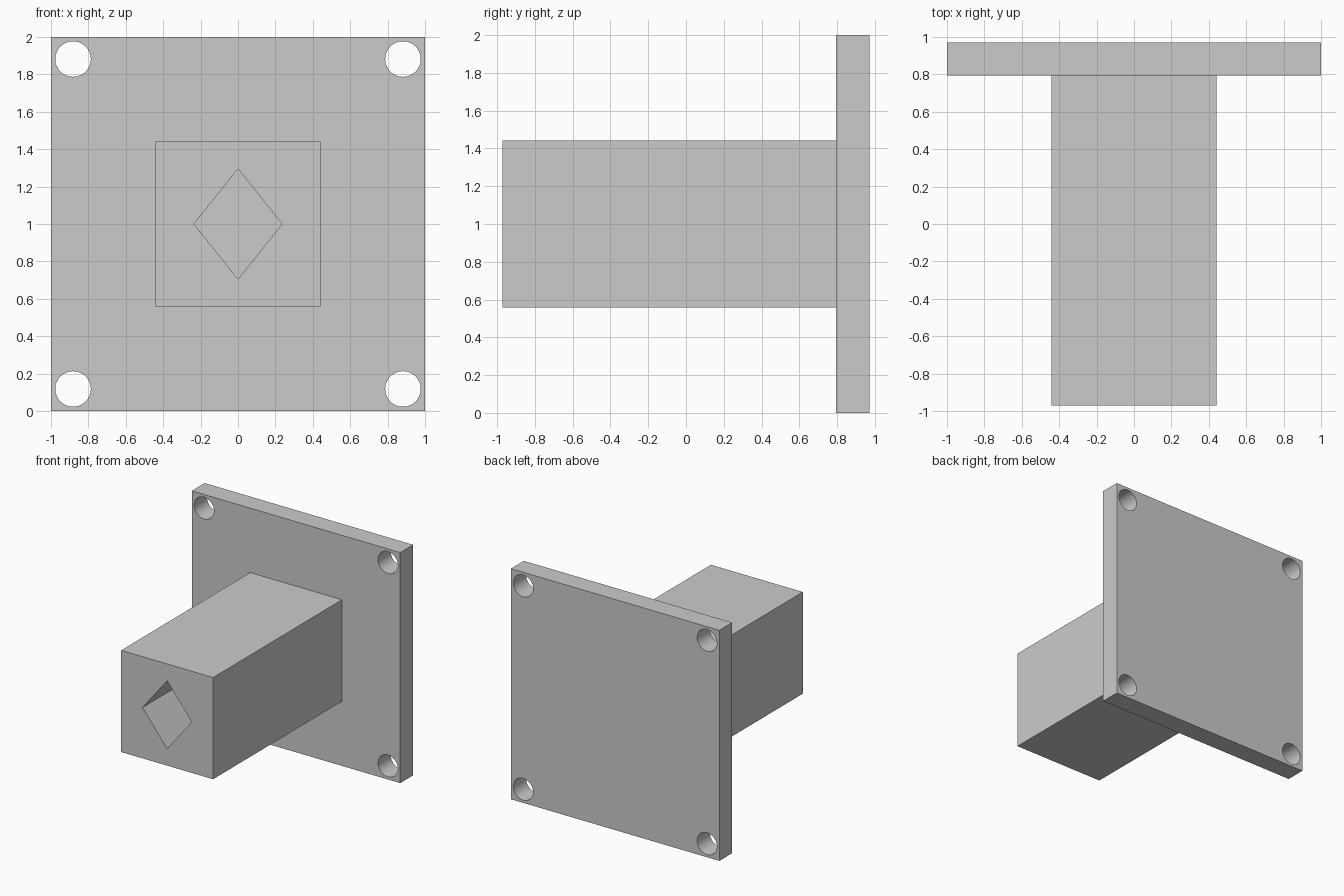
import bpy, bmesh
from math import cos, sin, pi, radians

if "Cube" in bpy.data.objects:
    bpy.data.objects.remove(bpy.data.objects["Cube"])


def ring(cx, cz, rx, rz, n):
    return [(cx + rx * cos(2 * pi * i / n), cz + rz * sin(2 * pi * i / n)) for i in range(n)]


def square(h, cz=1.0):
    return [(-h, cz - h), (h, cz - h), (h, cz + h), (-h, cz + h)]


def extruded(name, loops, y0, y1):
    """Extrude an outline with holes (x, z loops) along y."""
    cu = bpy.data.curves.new(name, 'CURVE')
    cu.dimensions = '2D'
    cu.fill_mode = 'BOTH'
    cu.extrude = (y1 - y0) / 2
    for pts in loops:
        sp = cu.splines.new('POLY')
        sp.points.add(len(pts) - 1)
        for p, (x, z) in zip(sp.points, pts):
            p.co = (x, z, 0, 1)
        sp.use_cyclic_u = True
    ob = bpy.data.objects.new(name, cu)
    bpy.context.collection.objects.link(ob)
    ob.location.y = (y0 + y1) / 2
    ob.rotation_euler.x = pi / 2
    bpy.ops.object.select_all(action='DESELECT')
    ob.select_set(True)
    bpy.context.view_layer.objects.active = ob
    bpy.ops.object.convert(target='MESH')
    ob = bpy.context.object
    ob.name = name
    # weld the caps to the walls
    bm = bmesh.new()
    bm.from_mesh(ob.data)
    bmesh.ops.remove_doubles(bm, verts=bm.verts, dist=1e-4)
    bmesh.ops.recalc_face_normals(bm, faces=bm.faces)
    bm.to_mesh(ob.data)
    bm.free()
    bpy.ops.object.transform_apply(location=True, rotation=True, scale=True)
    bpy.ops.object.shade_smooth_by_angle(angle=radians(30))
    return ob


# Mounting plate with four corner bolt holes
holes = [ring(sx * 0.882, 1 + sz * 0.882, 0.095, 0.095, 48) for sx in (-1, 1) for sz in (-1, 1)]
extruded("mounting_plate", [square(1.0)] + holes, 0.795, 0.971)

# Square post with a diamond socket that ends at the plate
extruded("square_post", [square(0.441), ring(0, 1, 0.236, 0.294, 4)], -0.971, 0.795)
